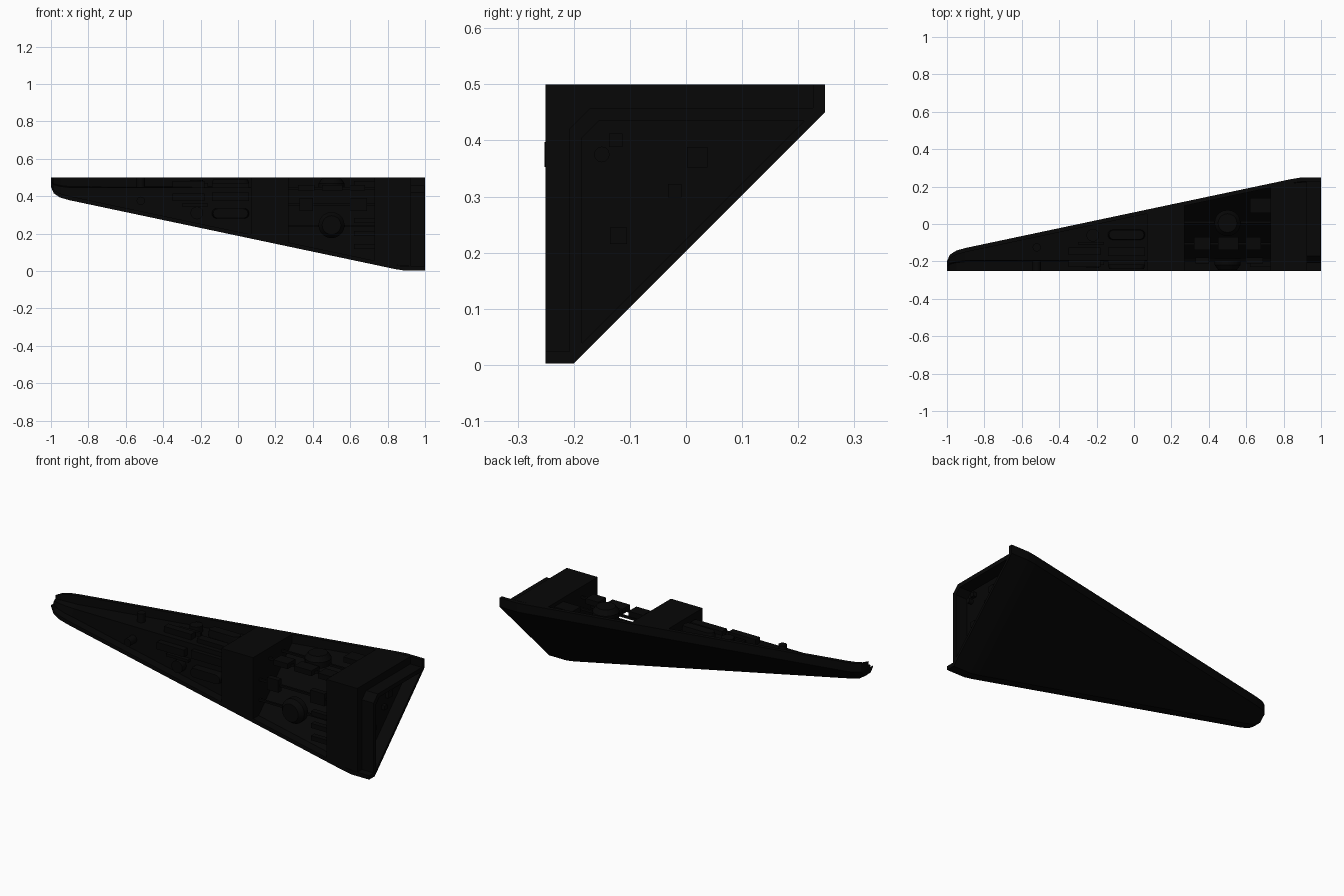
import bpy, bmesh, math

if "Cube" in bpy.data.objects:
    bpy.data.objects.remove(bpy.data.objects["Cube"])

mat = bpy.data.materials.new("charcoal black")
mat.diffuse_color = (0.002, 0.002, 0.002, 1)
mat.use_nodes = True
mat.node_tree.nodes["Principled BSDF"].inputs["Base Color"].default_value = mat.diffuse_color
RIM = 0.022    # rim thickness
DEEP = 0.05    # depth of the recessed panels


def P(x, v, w):
    """v runs back from the front face, w runs down from the top face."""
    return (x, v - 0.25, 0.5 - w)


def finish(name, bm, smooth=False):
    bmesh.ops.recalc_face_normals(bm, faces=bm.faces[:])
    me = bpy.data.meshes.new(name)
    bm.to_mesh(me)
    bm.free()
    me.materials.append(mat)
    ob = bpy.data.objects.new(name, me)
    bpy.context.collection.objects.link(ob)
    if smooth:
        bpy.ops.object.select_all(action='DESELECT')
        ob.select_set(True)
        bpy.context.view_layer.objects.active = ob
        bpy.ops.object.shade_smooth_by_angle(angle=math.radians(35))
    return ob


def loft(name, rings):
    """Closed loft through equal-length rings of points."""
    bm = bmesh.new()
    vs = [[bm.verts.new(p) for p in r] for r in rings]
    n = len(vs[0])
    for a, b in zip(vs, vs[1:]):
        for i in range(n):
            j = (i + 1) % n
            bm.faces.new((a[i], a[j], b[j], b[i]))
    bm.faces.new(vs[0])
    bm.faces.new(vs[-1])
    return finish(name, bm, len(rings[0]) > 10)


def leg(x):
    """Length of the two equal sides of the triangular section at x."""
    pts = [(-1, .05), (-.985, .085), (-.95, .108), (-.9, .122),
           (.84, .49), (.89, .498), (1, .498)]
    for (x0, a), (x1, b) in zip(pts, pts[1:]):
        if x <= x1:
            return a + (b - a) * (x - x0) / (x1 - x0)
    return pts[-1][1]


# Hull: outer shell with rims; solid nose, open diagonal floor behind
def section(x, solid):
    L = leg(x)
    k = min(.05, L * .75)
    t = min(RIM, L * .2)
    d = min(DEEP, L * .4)
    m = d + .005 if solid else (L - t + d) / 2
    return [P(x, v, w) for v, w in
            [(0, L), (k, L), (L, k), (L, 0), (L - t, 0), (L - t, d),
             (m, m), (d, L - t), (0, L - t)]]


hull = [section(x, True) for x in (-1, -.985, -.95, -.9, .12)]
hull += [section(x, False) for x in (.15, .84, .89, 1)]
loft("hull", hull)


# Cross blocks that fill the section out to the flush corner
def block_ring(x):
    l = leg(x) - RIM
    return [P(x, v, w) for v, w in
            [(0, 0), (l, 0), (l, DEEP), (DEEP, l), (0, l)]]


loft("middle_block", [block_ring(.07), block_ring(.27)])
loft("rear_block", [block_ring(.73), block_ring(.84), block_ring(.925)])

# Raised frame with a cut corner on the rear end
frame = [(.042, .485), (.042, .08), (.08, .042), (.485, .042),
         (.465, .065), (.095, .065), (.065, .095), (.065, .465)]
loft("rear_frame", [[P(x, v, w) for v, w in frame] for x in (.92, .998)])


# Small details, placed on the top or the front face by swapping v and w
def detail(name, outline, w0, w1, front, taper=1.0):
    cx = sum(p[0] for p in outline) / len(outline)
    cv = sum(p[1] for p in outline) / len(outline)
    levels = [(w1, 1), (w0, 1)] if taper == 1 else \
        [(w1, 1), (w0 + (w1 - w0) * .45, 1), (w0, taper)]
    rings = []
    for w, s in levels:
        ring = [(cx + (x - cx) * s, cv + (v - cv) * s) for x, v in outline]
        rings.append([P(x, w, v) if front else P(x, v, w) for x, v in ring])
    loft(name, rings)


def rect(x0, x1, v0, v1):
    return [(x0, v0), (x1, v0), (x1, v1), (x0, v1)]


def disc(x, v, r, n=20):
    return [(x + r * math.cos(i * math.tau / n), v + r * math.sin(i * math.tau / n))
            for i in range(n)]


def capsule(x0, x1, v0, v1, n=8):
    r, c = (v1 - v0) / 2, (v0 + v1) / 2
    arc = [(math.sin(i * math.pi / n) * r, -math.cos(i * math.pi / n) * r)
           for i in range(n + 1)]
    return [(x1 - r + a, c + b) for a, b in arc] + \
           [(x0 + r - a, c - b) for a, b in arc]


for front in (False, True):
    side = "front" if front else "top"
    # nose section: bars, tanks and turrets
    for x0, x1, v0, v1, w0 in [(-.35, -.18, .085, .125, .02),
                               (-.14, .06, .08, .125, .03),
                               (-.3, -.16, .14, .155, .03)]:
        detail(side + "_bar", rect(x0, x1, v0, v1), w0, .06, front)
    detail(side + "_tank", capsule(-.14, .06, .165, .22), .01, .06, front, .93)
    detail(side + "_turret", disc(-.22, .19, .034), .015, .06, front)
    detail(side + "_small_turret", disc(-.52, .125, .022),
           -.002 if front else .001, .06, front)
    # bay between the blocks: rails carrying boxes and a dome
    for v in (.145, .26):
        detail(side + "_rail", rect(.27, .73, v - .006, v + .006), .052, .064, front)
    bay = [(.33, .4), (.6, .69)] if front else [(.32, .41), (.45, .56), (.6, .68)]
    for x0, x1 in bay:
        detail(side + "_bay_box", rect(x0, x1, .11, .18), .04, .07, front)
    detail(side + "_dome", disc(.5, .255, .07), .005, .065, front, .72)
    if front:
        for v in (.23, .3, .37):
            detail("front_slot", rect(.62, .735, v - .013, v + .013), .02, .05, True)
    else:
        detail("top_bay_plate", rect(.62, .735, .31, .39), .02, .05, False)

# Fittings inside the rear frame
for y, z, s in [(-.125, .4, .012), (.02, .37, .018), (-.02, .31, .012), (-.12, .23, .015)]:
    loft("rear_fitting", [[(x, y - s, z - s), (x, y + s, z - s),
                           (x, y + s, z + s), (x, y - s, z + s)] for x in (.92, .945)])
loft("rear_nozzle", [[(x, y, z) for y, z in disc(-.15, .375, .014, 12)]
                     for x in (.92, .95)])
